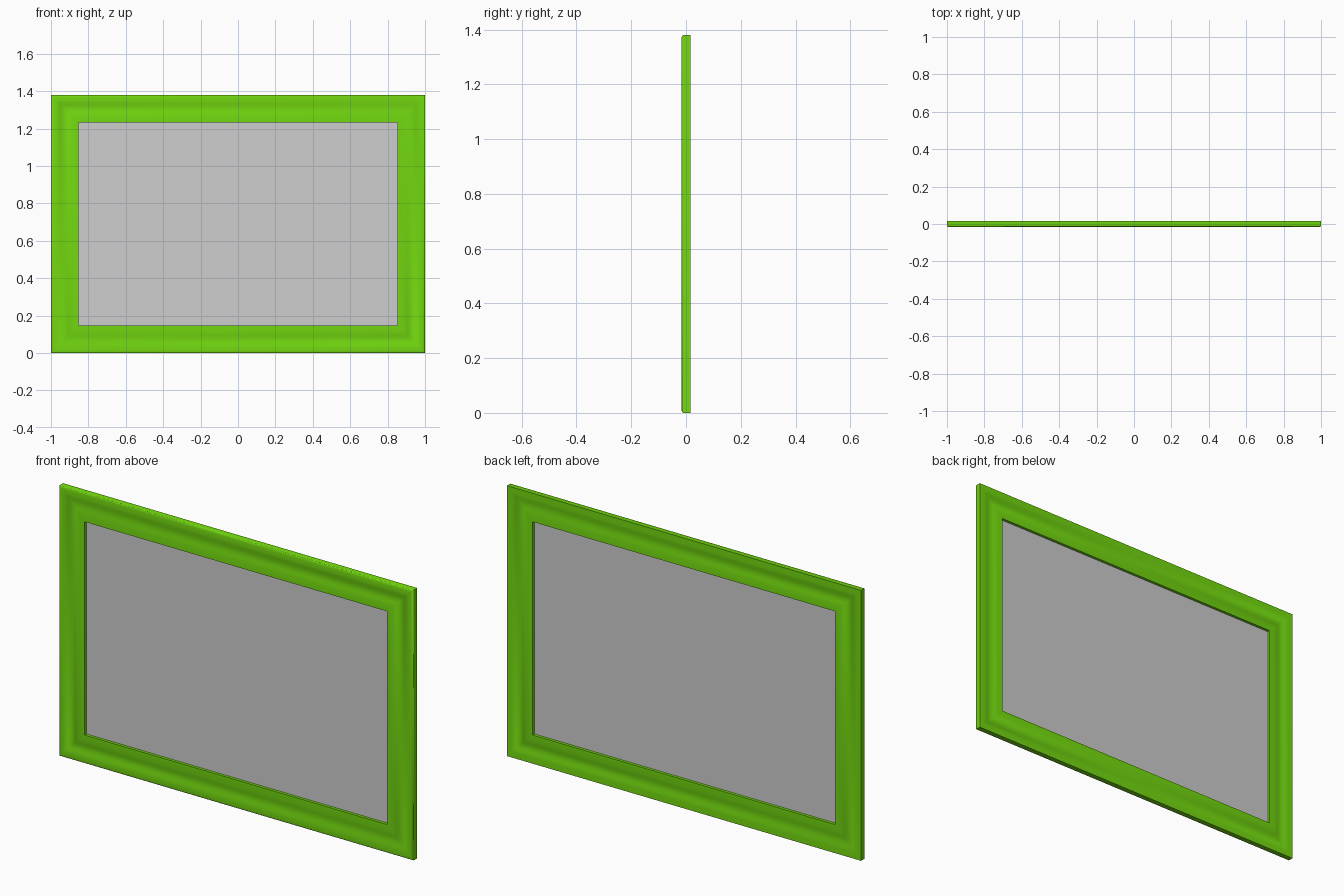
import bpy, bmesh, math

cube = bpy.data.objects.get("Cube")
if cube:
    bpy.data.objects.remove(cube, do_unlink=True)

WIDTH, HEIGHT = 2.0, 1.38
BORDER, HALF_DEPTH = 0.146, 0.0165


def material(name, colour):
    mat = bpy.data.materials.new(name)
    mat.use_nodes = True
    mat.diffuse_color = (*colour, 1)
    mat.node_tree.nodes["Principled BSDF"].inputs["Base Color"].default_value = (*colour, 1)
    return mat


def add_object(name, bm, mat):
    bmesh.ops.recalc_face_normals(bm, faces=bm.faces)
    mesh = bpy.data.meshes.new(name)
    bm.to_mesh(mesh)
    bm.free()
    mesh.materials.append(mat)
    obj = bpy.data.objects.new(name, mesh)
    bpy.context.collection.objects.link(obj)
    return obj


green = material("bright green", (0.17, 0.69, 0.005))
grey = material("light grey", (0.61, 0.61, 0.61))

# Moulding cross-section: (inset from the outer edge, depth below the face)
groove = [(0.03, 0), (0.04, 0.002), (0.05, 0.005), (0.06, 0.0075), (0.07, 0.0085),
          (0.08, 0.0075), (0.09, 0.005), (0.1, 0.002), (0.11, 0), (BORDER, 0)]
front = [(0, 0.006), (0.002, 0.003), (0.006, 0.001), (0.012, 0)] + groove
back = [(0, 0)] + groove
profile = [(u, d - HALF_DEPTH) for u, d in front]
profile += [(u, HALF_DEPTH - d) for u, d in reversed(back)]

# Frame: the section swept around a rectangle with mitred corners
bm = bmesh.new()
rings = []
for sx, sz in ((-1, -1), (1, -1), (1, 1), (-1, 1)):
    rings.append([bm.verts.new((sx * (WIDTH / 2 - u), y, HEIGHT / 2 + sz * (HEIGHT / 2 - u)))
                  for u, y in profile])
n = len(profile)
for c in range(4):
    a, b = rings[c], rings[(c + 1) % 4]
    for i in range(n):
        j = (i + 1) % n
        bm.faces.new((a[i], b[i], b[j], a[j]))
frame = add_object("frame", bm, green)
bpy.ops.object.select_all(action="DESELECT")
frame.select_set(True)
bpy.context.view_layer.objects.active = frame
bpy.ops.object.shade_smooth_by_angle(angle=math.radians(40))

# Thin panel held in the middle of the frame
bm = bmesh.new()
bmesh.ops.create_cube(bm, size=1)
bmesh.ops.scale(bm, vec=(WIDTH - 2 * BORDER + 0.004, 0.004, HEIGHT - 2 * BORDER + 0.004), verts=bm.verts)
bmesh.ops.translate(bm, vec=(0, 0, HEIGHT / 2), verts=bm.verts)
add_object("panel", bm, grey)
